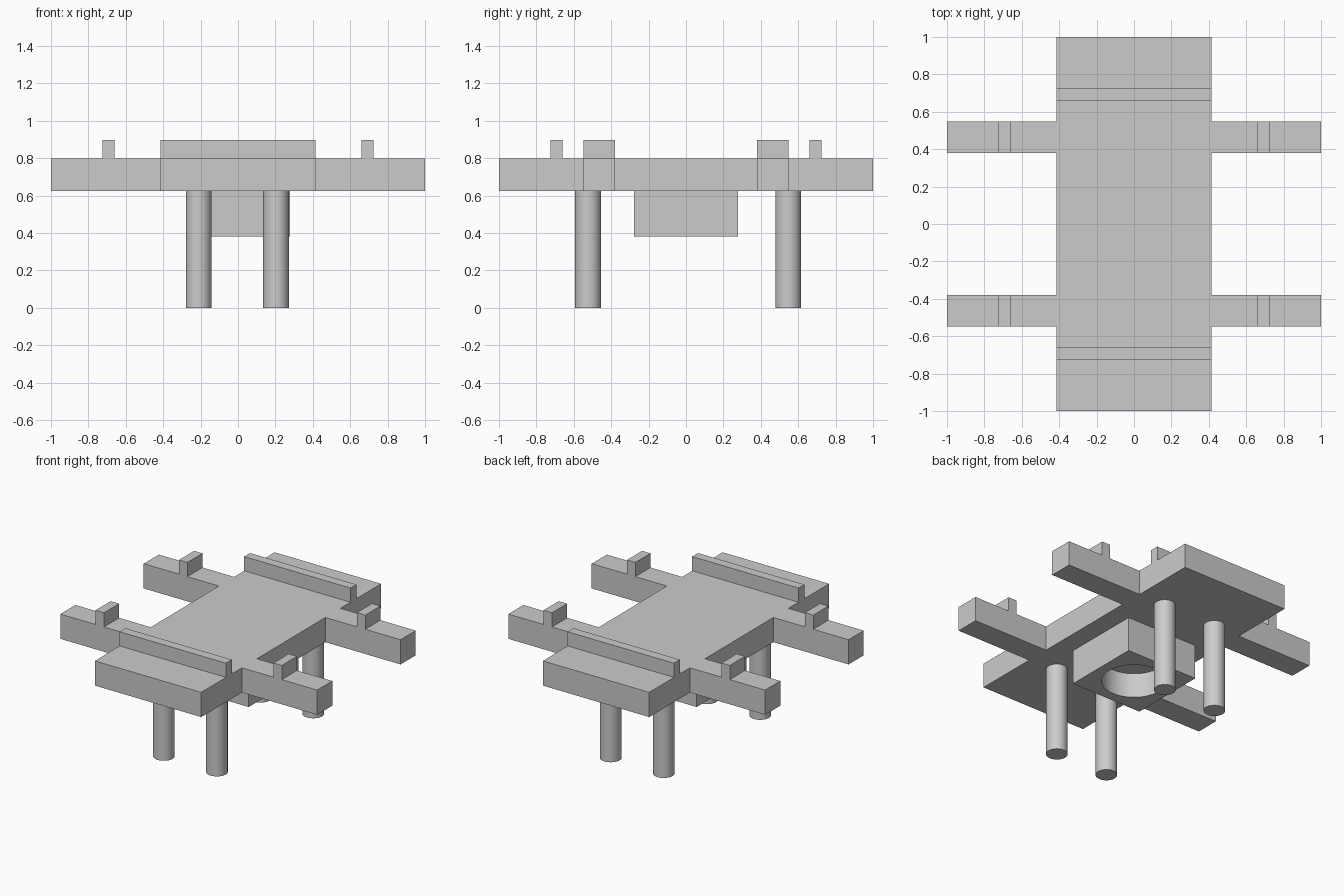
import bpy, bmesh
from mathutils import Matrix, Vector

cube = bpy.data.objects.get("Cube")
if cube:
    bpy.data.objects.remove(cube)

grey = bpy.data.materials.new("plain_grey")
grey.use_nodes = True
colour = (0.6, 0.6, 0.6, 1)
grey.diffuse_color = colour
grey.node_tree.nodes["Principled BSDF"].inputs["Base Color"].default_value = colour

PLATE_LOW, PLATE_TOP, RIDGE_TOP = 0.624, 0.798, 0.898
HALF_WIDTH = 0.414
ARM_IN, ARM_OUT = 0.38, 0.548
RIDGE_IN, RIDGE_OUT = 0.66, 0.725


def finish(name, bm, smooth=False):
    bmesh.ops.recalc_face_normals(bm, faces=bm.faces)
    mesh = bpy.data.meshes.new(name)
    bm.to_mesh(mesh)
    bm.free()
    mesh.materials.append(grey)
    obj = bpy.data.objects.new(name, mesh)
    bpy.context.collection.objects.link(obj)
    if smooth:
        bpy.ops.object.select_all(action='DESELECT')
        obj.select_set(True)
        bpy.context.view_layer.objects.active = obj
        bpy.ops.object.shade_smooth_by_angle()
    return obj


def box(name, low, high):
    low, high = Vector(low), Vector(high)
    bm = bmesh.new()
    place = Matrix.Translation((low + high) / 2) @ Matrix.Diagonal((high - low).to_4d())
    place[3][3] = 1
    bmesh.ops.create_cube(bm, size=1, matrix=place)
    return finish(name, bm)


def cylinder(name, x, y, radius, low, high):
    bm = bmesh.new()
    bmesh.ops.create_cone(bm, cap_ends=True, segments=48, radius1=radius, radius2=radius,
                          depth=high - low, matrix=Matrix.Translation((x, y, (low + high) / 2)))
    return finish(name, bm, smooth=True)


# Deck with four side arms, extruded from one mirrored outline
side = [(HALF_WIDTH, ARM_IN), (1, ARM_IN), (1, ARM_OUT), (HALF_WIDTH, ARM_OUT), (HALF_WIDTH, 1)]
right_half = [(x, -y) for x, y in reversed(side)] + side
outline = right_half + [(-x, y) for x, y in reversed(right_half)]
bm = bmesh.new()
base = bm.faces.new([bm.verts.new((x, y, PLATE_LOW)) for x, y in outline])
top = bmesh.ops.extrude_face_region(bm, geom=[base], use_keep_orig=True)["geom"]
bmesh.ops.translate(bm, vec=(0, 0, PLATE_TOP - PLATE_LOW),
                    verts=[v for v in top if isinstance(v, bmesh.types.BMVert)])
finish("deck", bm)

# Raised ridges across the deck ends and stops on the arms
for end, s in (("front", -1), ("back", 1)):
    ys = sorted((s * RIDGE_IN, s * RIDGE_OUT))
    box(end + "_ridge", (-HALF_WIDTH, ys[0], PLATE_TOP), (HALF_WIDTH, ys[1], RIDGE_TOP))
    ys = sorted((s * ARM_IN, s * ARM_OUT))
    for hand, t in (("left", 1), ("right", -1)):
        xs = sorted((t * RIDGE_IN, t * RIDGE_OUT))
        box(f"{end}_{hand}_arm_stop", (xs[0], ys[0], PLATE_TOP), (xs[1], ys[1], RIDGE_TOP))

# Round legs
for end, y in (("front", -0.524), ("back", 0.547)):
    for hand, x in (("left", 0.203), ("right", -0.21)):
        cylinder(f"{end}_{hand}_leg", x, y, 0.069, 0, PLATE_LOW)

# Square block under the deck with a round pocket
block = box("under_block", (-0.277, -0.277, 0.382), (0.277, 0.277, PLATE_LOW))
cutter = cylinder("pocket_cutter", 0, 0, 0.207, 0.3, 0.555)
cutter.hide_render = True
cutter.hide_viewport = True
cut = block.modifiers.new("pocket", 'BOOLEAN')
cut.operation = 'DIFFERENCE'
cut.solver = 'EXACT'
cut.object = cutter
